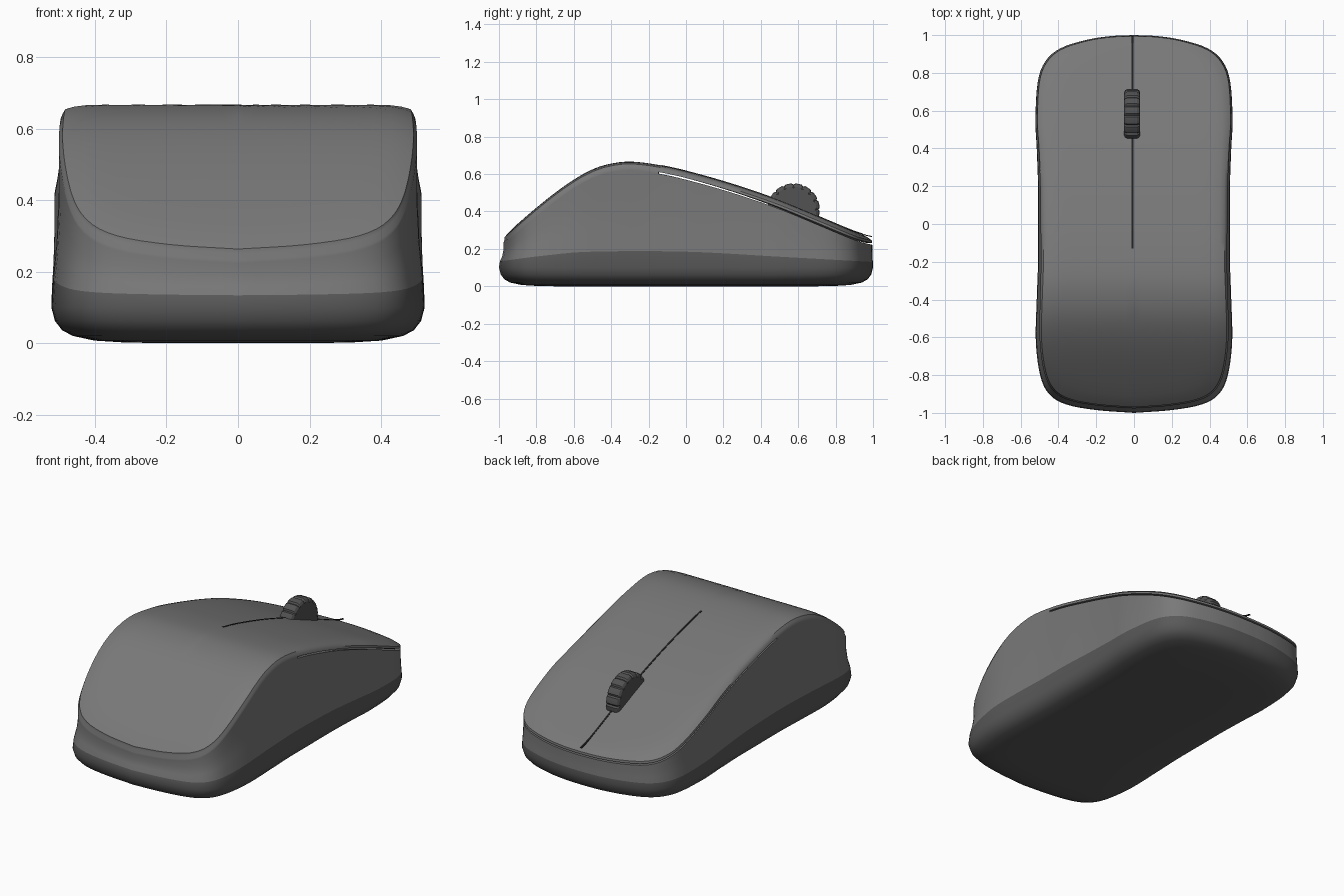
import bpy, bmesh, math
from mathutils import Vector

if "Cube" in bpy.data.objects:
    bpy.data.objects.remove(bpy.data.objects["Cube"])


def material(name, value):
    m = bpy.data.materials.new(name)
    m.diffuse_color = (value, value, value, 1)
    m.use_nodes = True
    m.node_tree.nodes["Principled BSDF"].inputs["Base Color"].default_value = m.diffuse_color
    return m


SHELL = material("shell grey", 0.19)
BASE = material("base dark grey", 0.10)
WHEEL = material("wheel dark grey", 0.085)
SEAM = material("seam black", 0.015)


def catmull(points, steps):
    """Smooth curve through 2D points."""
    p = [Vector(q) for q in points]
    p = [2 * p[0] - p[1]] + p + [2 * p[-1] - p[-2]]
    out = []
    for a, b, c, d in zip(p, p[1:], p[2:], p[3:]):
        for i in range(steps):
            t = i / steps
            out.append(0.5 * (2 * b + (c - a) * t + (2 * a - 5 * b + 4 * c - d) * t * t
                              + (3 * b - a - 3 * c + d) * t ** 3))
    return out + [p[-2]]


def curve_height(points):
    """Height as a function of y along a smooth curve."""
    c = catmull(points, 10)

    def f(y):
        for a, b in zip(c, c[1:]):
            if y <= b.x:
                return a.y + (b.y - a.y) * max(0, y - a.x) / (b.x - a.x)
        return c[-1].y
    return f


top = curve_height([(-1, .25), (-.97, .275), (-.9, .335), (-.8, .42), (-.7, .5), (-.6, .57),
                    (-.5, .625), (-.4, .656), (-.28, .666), (-.1, .64), (.1, .59), (.3, .53),
                    (.5, .46), (.7, .378), (.85, .315), (.93, .285), (1, .268)])
split = curve_height([(-1, .133), (-.75, .165), (-.5, .185), (0, .185), (.5, .158), (1, .13)])

half = catmull([(0, -1), (.2, -.985), (.36, -.955), (.45, -.9), (.497, -.8), (.52, -.62),
                (.515, -.4), (.508, -.2), (.508, 0), (.508, .2), (.515, .4), (.522, .55),
                (.51, .75), (.47, .86), (.39, .93), (.25, .975), (.12, .995), (0, 1)], 4)
outline = half + [Vector((-p.x, p.y)) for p in reversed(half[1:-1])]


def new_object(name, bm, mats, angle=35):
    bmesh.ops.recalc_face_normals(bm, faces=bm.faces)
    me = bpy.data.meshes.new(name)
    bm.to_mesh(me)
    bm.free()
    for m in mats:
        me.materials.append(m)
    ob = bpy.data.objects.new(name, me)
    bpy.context.collection.objects.link(ob)
    bpy.ops.object.select_all(action='DESELECT')
    ob.select_set(True)
    bpy.context.view_layer.objects.active = ob
    bpy.ops.object.shade_smooth_by_angle(angle=math.radians(angle))
    return ob


# Body: rings of (inset, height rule, value) from the underside up to the crown
rings = [(d, 'z', z) for d, z in [(.52, 0), (.4, 0), (.3, 0), (.2, .002), (.12, .007), (.06, .02),
                                  (.03, .036), (.01, .062), (0, .1)]]
split_ring = len(rings)
rings += [(.003, 'wall', 0), (.010, 'wall', .3), (.014, 'wall', .65), (.014, 'top', .047)]
slit_ring = len(rings) - 1
rings += [(.014, 'top', .038), (.018, 'top', .025), (.03, 'top', .012), (.055, 'top', .005),
          (.09, 'top', .001), (.14, 'top', 0)]
rings += [(.14 + .38 * i / 8, 'top', 0) for i in range(1, 9)]

bm = bmesh.new()
grid = []
for d, rule, v in rings:
    row = []
    for p in outline:
        # The upper wall tucks in more at the palm end
        k = d * (1 - .7 * p.y) if rule != 'z' and d < .02 else d
        x, y = p.x * (1 - k / .52), p.y * (1 - k)
        if rule == 'z':
            z = v
        elif rule == 'wall':
            z = split(y) + (top(y) - .047 - split(y)) * v
        else:
            z = top(y) - v
        row.append(bm.verts.new((x, y, z)))
    grid.append(row)
slit = []
n = len(outline)
for r, (low, high) in enumerate(zip(grid, grid[1:])):
    for i in range(n):
        j = (i + 1) % n
        f = bm.faces.new((low[i], low[j], high[j], high[i]))
        f.material_index = 1 if r < split_ring else 0
        if r == slit_ring and f.calc_center_median().y > -.13:
            slit.append(f)
bmesh.ops.remove_doubles(bm, verts=bm.verts, dist=1e-4)
bmesh.ops.recalc_face_normals(bm, faces=bm.faces)

# Open slit under the buttons, with inward lips
bmesh.ops.delete(bm, geom=slit, context='FACES')
edges = [e for e in bm.edges if e.is_boundary]
lip = bmesh.ops.extrude_edge_only(bm, edges=edges)['geom']
for v in lip:
    if isinstance(v, bmesh.types.BMVert):
        v.co.x *= .95
        v.co.y *= .97
new_object("body", bm, [SHELL, BASE])

# Seam between the two buttons
bm = bmesh.new()
rows = []
for i in range(61):
    y = -.13 + 1.125 * i / 60
    z = top(y) + .002 - (.003 if y > .95 else 0)
    rows.append([bm.verts.new((x, y, h)) for x, h in
                 [(-.013, z - .005), (-.013, z), (-.003, z), (-.003, z - .005)]])
for a, b in zip(rows, rows[1:]):
    for i in range(3):
        bm.faces.new((a[i], a[i + 1], b[i + 1], b[i]))
new_object("button_seam", bm, [SEAM])

# Scroll wheel: rounded rim with shallow notches
bm = bmesh.new()
profile = [(-.043, .08), (-.043, .122), (-.036, .134), (-.025, .14),
           (.025, .14), (.036, .134), (.043, .122), (.043, .08)]
teeth, per = 16, 6
count = teeth * per
wheel = []
for i in range(count):
    a = 2 * math.pi * i / count
    dip = .007 if i % per == 0 else 0
    wheel.append([bm.verts.new((-.01 + x, .575 + (r - dip) * math.cos(a),
                                .41 + (r - dip) * math.sin(a))) for x, r in profile])
for i in range(count):
    a, b = wheel[i], wheel[(i + 1) % count]
    for j in range(len(profile) - 1):
        bm.faces.new((a[j], a[j + 1], b[j + 1], b[j]))
for side in (0, -1):
    bm.faces.new([w[side] for w in wheel])
new_object("scroll_wheel", bm, [WHEEL], 25)
